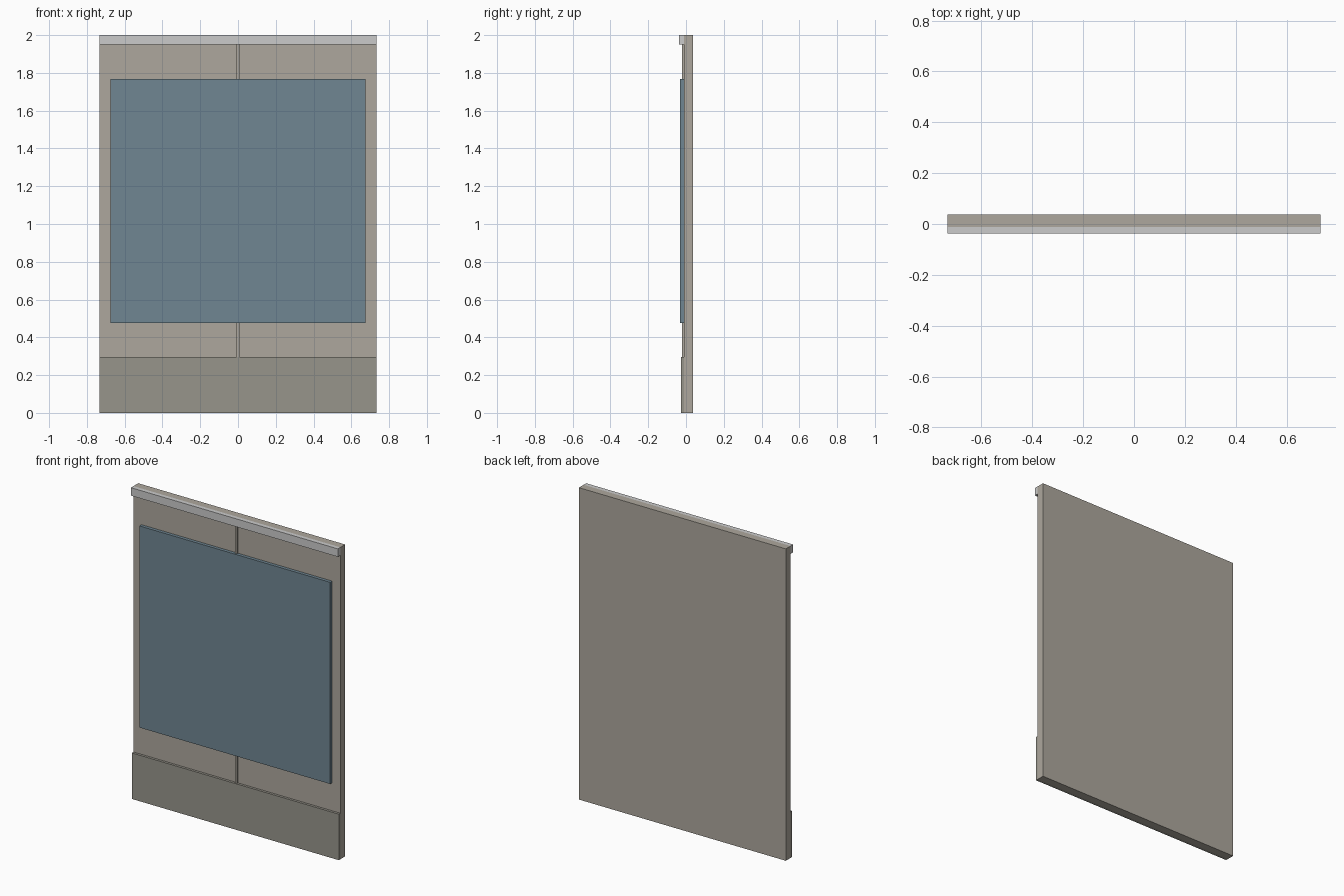
import bpy

if "Cube" in bpy.data.objects:
    bpy.data.objects.remove(bpy.data.objects["Cube"])


def material(name, rgb):
    m = bpy.data.materials.new(name)
    m.diffuse_color = (*rgb, 1)
    m.use_nodes = True
    m.node_tree.nodes["Principled BSDF"].inputs["Base Color"].default_value = m.diffuse_color
    return m


def box(name, half_x, y, z, mat=None):
    """Box centred on x = 0, spanning the given y and z ranges."""
    bpy.ops.mesh.primitive_cube_add(
        size=1, location=(0, (y[0] + y[1]) / 2, (z[0] + z[1]) / 2))
    ob = bpy.context.object
    ob.name = name
    ob.scale = (2 * half_x, y[1] - y[0], z[1] - z[0])
    bpy.ops.object.transform_apply(location=False, rotation=False, scale=True)
    if mat:
        ob.data.materials.append(mat)
    return ob


wall_mat = material("warm_grey", (0.42, 0.39, 0.34))
base_mat = material("olive_grey", (0.31, 0.30, 0.26))
panel_mat = material("slate_blue", (0.16, 0.24, 0.29))

HALF = 0.734
FACE = -0.011  # front face of the wall slab

# Wall slab
box("wall_slab", HALF, (FACE, 0.037), (0, 2), wall_mat)
# Top rail and kick plate projecting from the front
box("top_rail", HALF, (-0.037, FACE), (1.949, 2))
box("kick_plate", HALF, (-0.027, FACE), (0, 0.295), base_mat)
# Raised centre strip, hidden behind the panel at mid height
box("centre_strip", 0.008, (-0.021, FACE), (0.295, 1.949), wall_mat)
# Large front panel
box("front_panel", 0.676, (-0.032, FACE), (0.475, 1.768), panel_mat)
